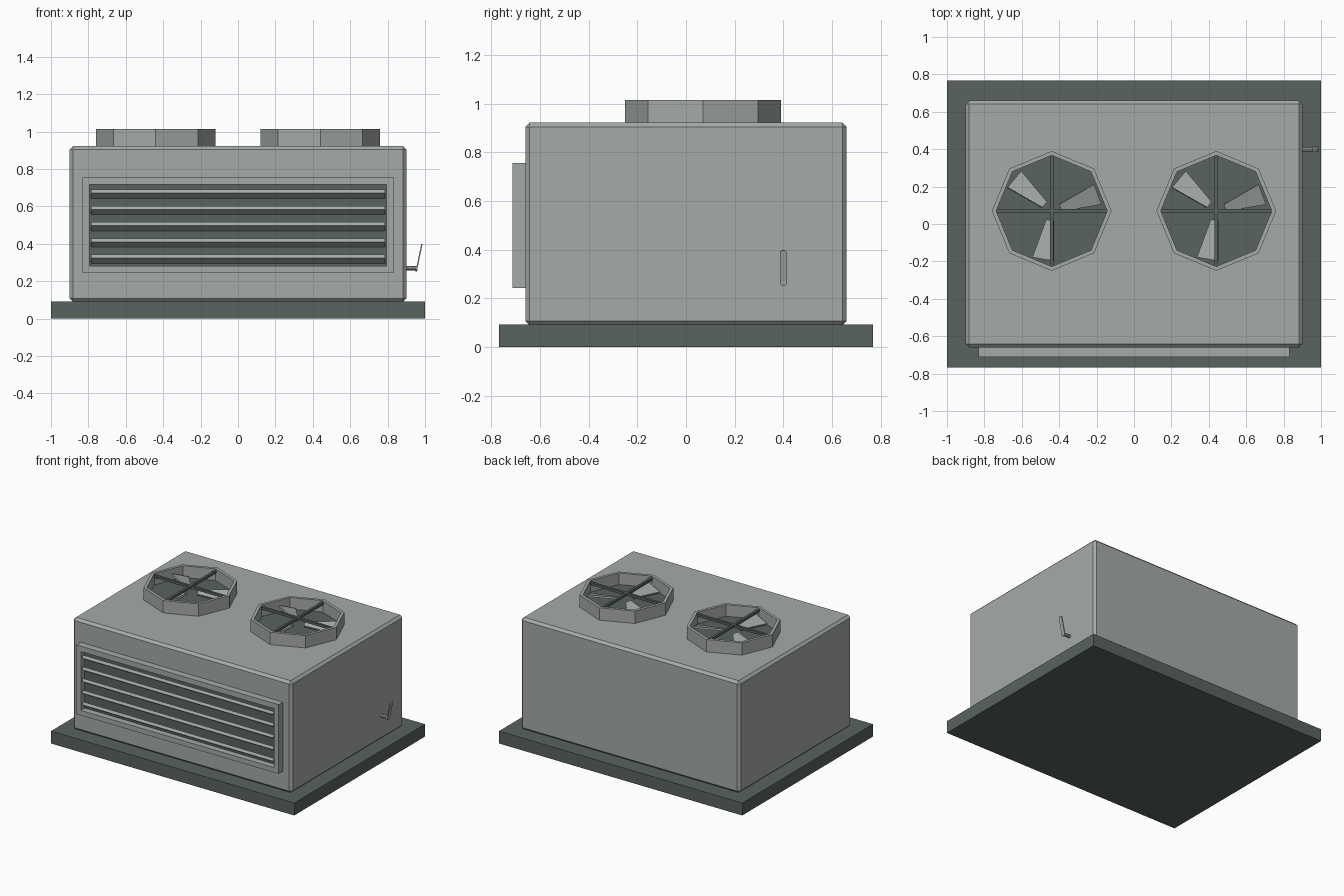
import bpy, bmesh
from math import sin, cos, pi, radians
from mathutils import Matrix, Vector

if "Cube" in bpy.data.objects:
    bpy.data.objects.remove(bpy.data.objects["Cube"])


def material(name, rgb):
    m = bpy.data.materials.new(name)
    m.diffuse_color = (*rgb, 1)
    m.use_nodes = True
    m.node_tree.nodes["Principled BSDF"].inputs["Base Color"].default_value = m.diffuse_color
    return m


LIGHT = material("painted_metal", (0.38, 0.41, 0.39))
DARK = material("dark_metal", (0.10, 0.125, 0.11))


def finish(name, bm, mat, matrix=Matrix()):
    bmesh.ops.recalc_face_normals(bm, faces=bm.faces)
    me = bpy.data.meshes.new(name)
    bm.to_mesh(me)
    bm.free()
    me.materials.append(mat)
    ob = bpy.data.objects.new(name, me)
    ob.matrix_world = matrix
    bpy.context.collection.objects.link(ob)
    return ob


def box(name, center, size, mat, rot=Matrix(), bevel=0):
    bm = bmesh.new()
    bmesh.ops.create_cube(bm, size=1)
    bmesh.ops.scale(bm, vec=size, verts=bm.verts)
    if bevel:
        bmesh.ops.bevel(bm, geom=bm.edges[:], offset=bevel, segments=1, affect='EDGES')
    return finish(name, bm, mat, Matrix.Translation(center) @ rot)


def ring(name, loops, mat):
    """Closed frame: each loop is bridged to the next, the last to the first."""
    bm = bmesh.new()
    rows = [[bm.verts.new(p) for p in loop] for loop in loops]
    n = len(rows[0])
    for a, b in zip(rows, rows[1:] + rows[:1]):
        for i in range(n):
            j = (i + 1) % n
            bm.faces.new((a[i], a[j], b[j], b[i]))
    return finish(name, bm, mat)


def prism(name, outline, thickness, mat, matrix):
    """Flat outline in local xy, extruded symmetrically along local z."""
    bm = bmesh.new()
    face = bm.faces.new([bm.verts.new((x, y, -thickness / 2)) for x, y in outline])
    ext = bmesh.ops.extrude_face_region(bm, geom=[face])
    top = [v for v in ext["geom"] if isinstance(v, bmesh.types.BMVert)]
    bmesh.ops.translate(bm, vec=(0, 0, thickness), verts=top)
    return finish(name, bm, mat, matrix)


def polygon(r, n=8):
    return [(r * cos(2 * pi * i / n), r * sin(2 * pi * i / n)) for i in range(n)]


# Base slab and chamfered cabinet
box("base_slab", (0, 0, 0.046), (2, 1.535, 0.092), DARK)
box("cabinet", (0, 0, 0.506), (1.8, 1.32, 0.832), LIGHT, bevel=0.018)


# Front grille: frame, dark backing and tilted slats
def rect(hx, z0, z1, y):
    return [(-hx, y, z0), (hx, y, z0), (hx, y, z1), (-hx, y, z1)]


ring("grille_frame", [rect(0.832, 0.243, 0.757, -0.712), rect(0.794, 0.28, 0.717, -0.712),
                      rect(0.794, 0.28, 0.717, -0.655), rect(0.832, 0.243, 0.757, -0.655)], LIGHT)
box("grille_backing", (0, -0.66, 0.5), (1.6, 0.012, 0.45), DARK)
for i in range(5):
    box(f"grille_slat_{i + 1}", (0, -0.68, 0.317 + 0.0868 * i), (1.57, 0.058, 0.022), LIGHT,
        Matrix.Rotation(radians(-32), 4, 'X'))

# Two roof fans, each with an octagonal shroud, dark well, blades and guard bars
for side, cx in (("left", -0.44), ("right", 0.44)):
    cy = 0.07

    def octagon(r, z):
        return [(cx + x, cy + y, z) for x, y in polygon(r)]

    ring(f"{side}_fan_shroud", [octagon(0.32, 0.915), octagon(0.32, 1.014),
                                octagon(0.297, 1.014), octagon(0.297, 0.915)], LIGHT)
    prism(f"{side}_fan_well", polygon(0.3), 0.012, DARK, Matrix.Translation((cx, cy, 0.922)))
    for k in range(3):
        turn = Matrix.Rotation(radians(20 + 120 * k), 4, 'Z') @ Matrix.Rotation(radians(18), 4, 'X')
        prism(f"{side}_fan_blade_{k + 1}",
              [(0.05, -0.02), (0.262, -0.06), (0.262, 0.06), (0.05, 0.02)], 0.012, LIGHT,
              Matrix.Translation((cx, cy, 0.957)) @ turn)
    for k in range(2):
        box(f"{side}_fan_guard_bar_{k + 1}", (cx, cy, 0.996), (0.6, 0.018, 0.018), DARK,
            Matrix.Rotation(pi / 2 * k, 4, 'Z'))

# Side handle: short stem and a leaning round-ended lever
prism("handle_stem", polygon(0.012), 0.07, LIGHT,
      Matrix.Translation((0.925, 0.4, 0.27)) @ Matrix.Rotation(pi / 2, 4, 'Y'))
r, half = 0.015, 0.06
lever = [(r * cos(a), half + r * sin(a)) for a in (pi * i / 6 for i in range(7))]
lever += [(-x, -y) for x, y in lever]
up = Vector((0.025, 0, 0.12)).normalized()
across = Vector((0, 1, 0))
frame = Matrix((across, up, across.cross(up))).transposed().to_4x4()
prism("handle_lever", lever, 0.007, LIGHT, Matrix.Translation((0.968, 0.4, 0.325)) @ frame)
